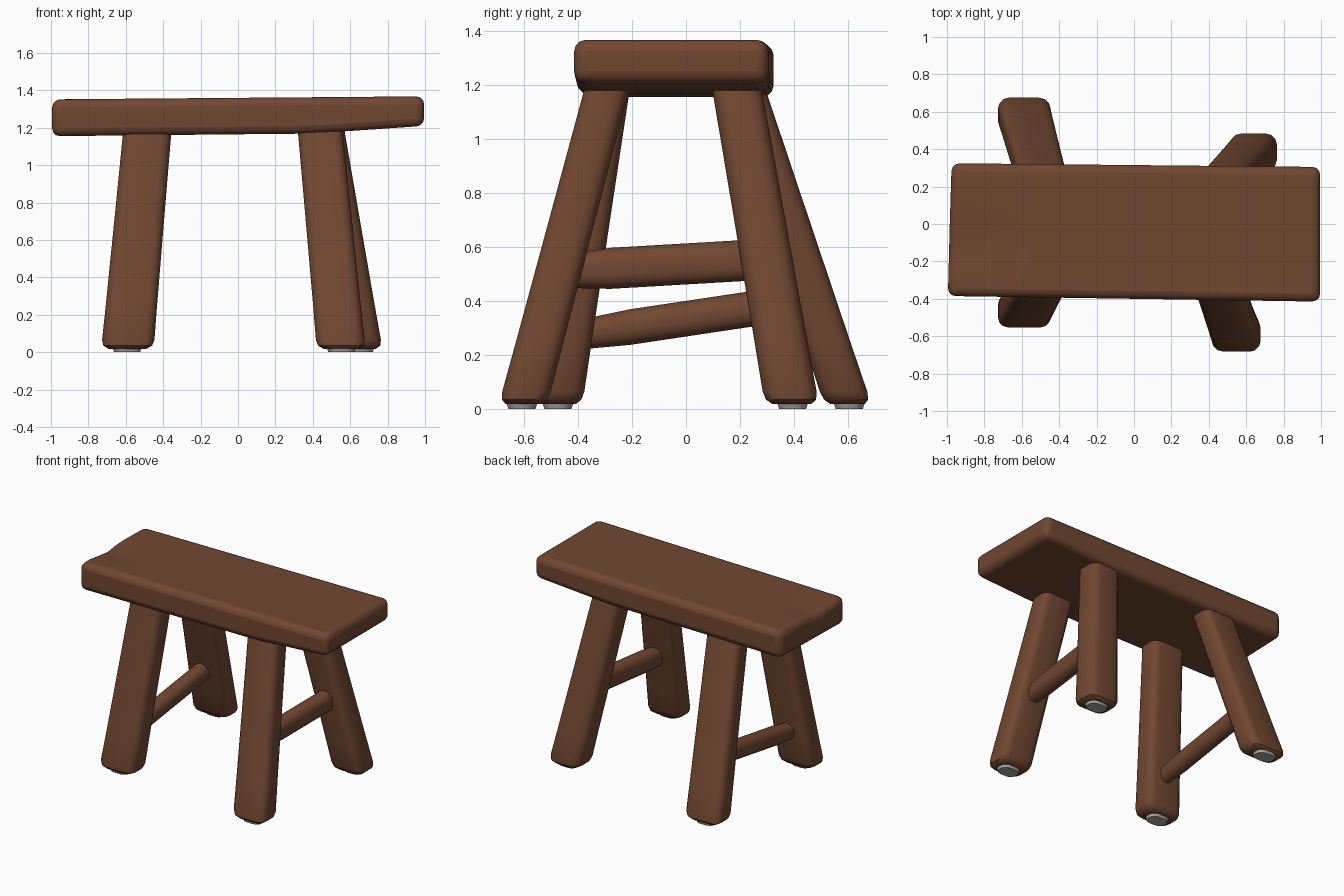
import bpy, bmesh, math
from mathutils import Vector

if "Cube" in bpy.data.objects:
    bpy.data.objects.remove(bpy.data.objects["Cube"], do_unlink=True)


def material(name, rgb):
    m = bpy.data.materials.new(name)
    m.use_nodes = True
    m.diffuse_color = (*rgb, 1)
    m.node_tree.nodes["Principled BSDF"].inputs["Base Color"].default_value = (*rgb, 1)
    return m


WOOD = material("brown wood", (0.165, 0.063, 0.031))
PAD = material("grey pad", (0.4, 0.39, 0.38))


def finish(name, bm, mat, angle=40):
    bmesh.ops.recalc_face_normals(bm, faces=bm.faces)
    me = bpy.data.meshes.new(name)
    bm.to_mesh(me)
    bm.free()
    ob = bpy.data.objects.new(name, me)
    bpy.context.collection.objects.link(ob)
    me.materials.append(mat)
    bpy.ops.object.select_all(action='DESELECT')
    ob.select_set(True)
    bpy.context.view_layer.objects.active = ob
    bpy.ops.object.shade_smooth_by_angle(angle=math.radians(angle))
    return ob


def rounded(a, b, r, steps=3):
    """Rounded rectangle with half sizes a, b and corner radius r."""
    pts = []
    for k, (sx, sy) in enumerate(((1, 1), (-1, 1), (-1, -1), (1, -1))):
        for i in range(steps + 1):
            t = math.pi / 2 * (k + i / steps)
            pts.append((sx * (a - r) + r * math.cos(t), sy * (b - r) + r * math.sin(t)))
    return pts


def loft(name, sections, u, v, mat, radius=0.5):
    """Skin rounded sections (centre, half width, half depth) laid along axes u, v."""
    bm = bmesh.new()
    rings = []
    for c, a, b in sections:
        rings.append([bm.verts.new(Vector(c) + u * p + v * q)
                      for p, q in rounded(a, b, radius * min(a, b))])
    n = len(rings[0])
    for lo, hi in zip(rings, rings[1:]):
        for i in range(n):
            bm.faces.new((lo[i], lo[(i + 1) % n], hi[(i + 1) % n], hi[i]))
    bm.faces.new(rings[0])
    bm.faces.new(rings[-1])
    return finish(name, bm, mat)


X, Y, Z = Vector((1, 0, 0)), Vector((0, 1, 0)), Vector((0, 0, 1))

# Seat: a slightly skewed plank with a worn dip at its right end
bm = bmesh.new()
bmesh.ops.create_cube(bm, size=2)
for axis, cuts in ((0, 11), (1, 7)):
    edges = [e for e in bm.edges if abs((e.verts[0].co - e.verts[1].co)[axis]) > 1.5]
    bmesh.ops.subdivide_edges(bm, edges=edges, cuts=cuts, use_grid_fill=True)
for vert in bm.verts:
    x, y, z = vert.co
    t = (x + 1) / 2
    if y > 0:
        ny = y * (0.325 - 0.02 * t)
    else:
        ny = y * (0.385 + 0.03 * t)
    top = 1.352 + 0.016 * t
    bottom = 1.155 + 0.02 * t + 0.035 * max(0, (x - 0.4) / 0.6)
    if x < -0.8:
        top -= 0.022 * math.exp(-((y + 0.3) / 0.25) ** 2)
    nx = x * 0.995 + (0.02 * (y + 1) / 2 if x < -0.99 else 0)
    vert.co = (nx, ny, top if z > 0 else bottom)
seat = finish("seat", bm, WOOD)
bev = seat.modifiers.new("rounded edges", 'BEVEL')
bev.width, bev.segments, bev.limit_method = 0.042, 3, 'ANGLE'
bev.angle_limit = math.radians(50)

# Legs: splayed posts, each with a worn foot and a small pad
LEGS = {
    "front_left_leg": ((0.55, -0.6), (0.44, -0.295), 0.13, 0.09),
    "back_left_leg": ((0.645, 0.39), (0.455, 0.19), 0.125, 0.1),
    "front_right_leg": ((-0.59, -0.47), (-0.485, -0.29), 0.14, 0.088),
    "back_right_leg": ((-0.59, 0.595), (-0.485, 0.215), 0.14, 0.088),
}


def leg_point(name, z):
    foot, head = (Vector(p) for p in LEGS[name][:2])
    p = foot.lerp(head, (z - 0.03) / 1.15)
    return Vector((p.x, p.y, z))


for name, (foot, head, a, b) in LEGS.items():
    sections = []
    for z, s in ((0.018, 0.72), (0.035, 0.93), (0.065, 1), (0.25, 0.98), (0.7, 0.95), (1.2, 0.92)):
        sections.append((leg_point(name, z), a * s, b * s))
    loft(name, sections, X, Y, WOOD, 0.6)
    base = leg_point(name, 0)
    loft(name.replace("leg", "pad"), [(base, 0.07, 0.05), (base + Z * 0.03, 0.08, 0.06)],
         X, Y, PAD, 0.9)

# Stretchers: one rounded rail between each pair of legs
for side, z0, z1, h in (("left", 0.51, 0.555, 0.076), ("right", 0.27, 0.405, 0.066)):
    p0 = leg_point(f"front_{side}_leg", z0)
    p1 = leg_point(f"back_{side}_leg", z1)
    sections = [(p0, 0.05, h * 0.8), (p0.lerp(p1, 0.25), 0.055, h), (p1, 0.055, h)]
    loft(side + "_stretcher", sections, X, Z, WOOD, 0.95)
